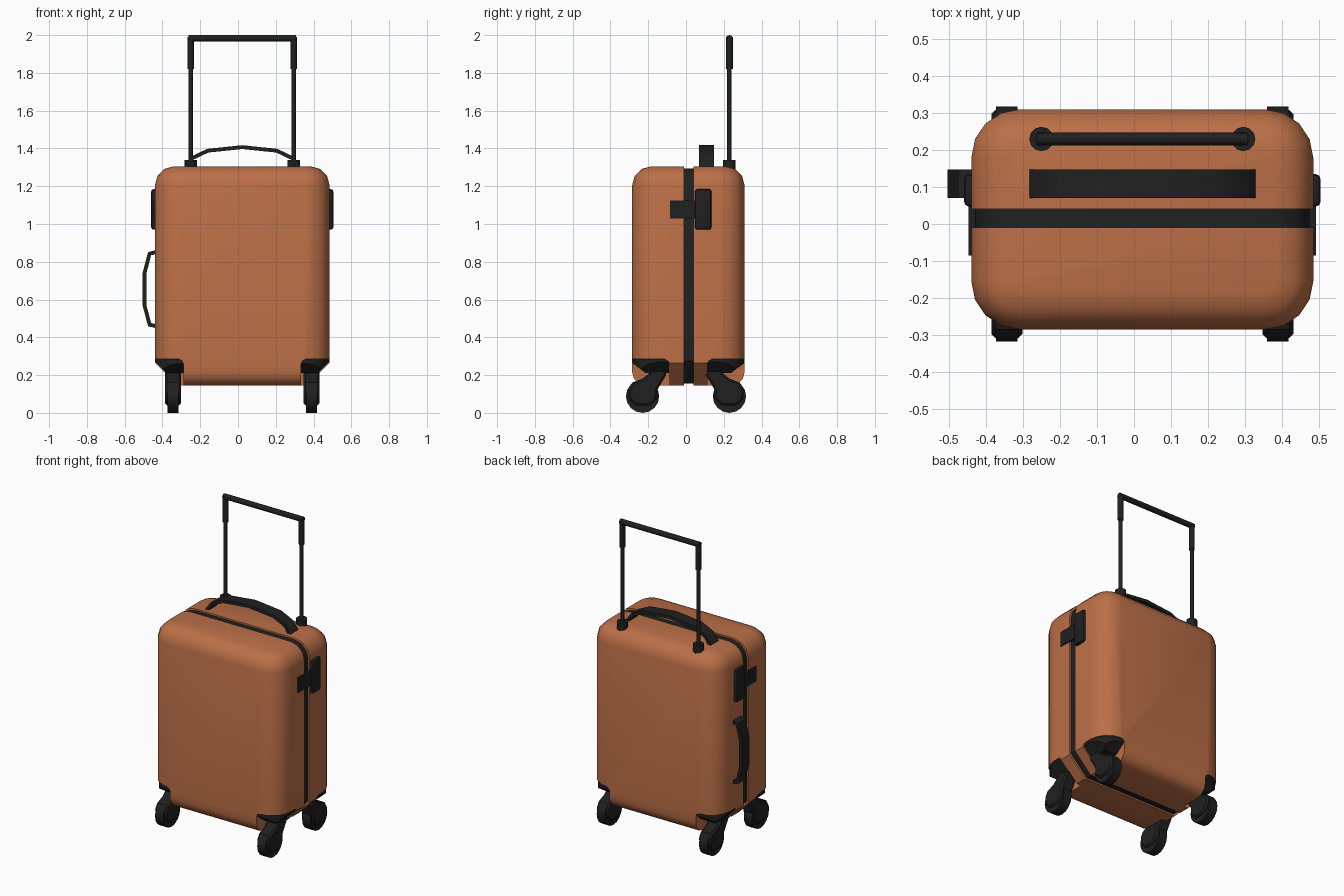
import bpy, bmesh, math
from mathutils import Vector, Matrix

if "Cube" in bpy.data.objects:
    bpy.data.objects.remove(bpy.data.objects["Cube"])

CX, CY = 0.0225, 0.0125          # centre of the case body
HX, HY, Z0, Z1 = 0.4625, 0.2975, 0.145, 1.305


def material(name, col):
    m = bpy.data.materials.new(name)
    m.diffuse_color = (*col, 1)
    m.use_nodes = True
    m.node_tree.nodes["Principled BSDF"].inputs["Base Color"].default_value = m.diffuse_color
    return m


orange = material("burnt_orange", (0.5, 0.16, 0.063))
black = material("soft_black", (0.0145, 0.0145, 0.0145))


def finish(bm, name, mat, smooth=None):
    bmesh.ops.recalc_face_normals(bm, faces=bm.faces[:])
    me = bpy.data.meshes.new(name)
    bm.to_mesh(me)
    bm.free()
    me.materials.append(mat)
    ob = bpy.data.objects.new(name, me)
    bpy.context.collection.objects.link(ob)
    if smooth:
        shade(ob, smooth)
    return ob


def activate(ob):
    bpy.ops.object.select_all(action='DESELECT')
    ob.select_set(True)
    bpy.context.view_layer.objects.active = ob


def shade(ob, angle):
    activate(ob)
    bpy.ops.object.shade_smooth_by_angle(angle=math.radians(angle))


def add_box(bm, lo, hi):
    lo, hi = Vector(lo), Vector(hi)
    s = hi - lo
    mtx = Matrix.Translation((lo + hi) / 2) @ Matrix.Diagonal((abs(s.x), abs(s.y), abs(s.z), 1))
    return bmesh.ops.create_cube(bm, size=1, matrix=mtx)["verts"]


def bevel(bm, edges, offset, segments):
    bmesh.ops.bevel(bm, geom=edges, offset=offset, segments=segments,
                    profile=0.5, affect='EDGES', clamp_overlap=False)


def box(name, lo, hi, mat, r=0.0, seg=2):
    bm = bmesh.new()
    add_box(bm, lo, hi)
    if r:
        bevel(bm, bm.edges[:], r, seg)
    return finish(bm, name, mat, 40)


def chop(bm, co, no):
    """Cut away everything on the side the normal points to, and cap it."""
    geom = bm.verts[:] + bm.edges[:] + bm.faces[:]
    bmesh.ops.bisect_plane(bm, geom=geom, dist=1e-5, plane_co=co, plane_no=no, clear_outer=True)
    rim = [e for e in bm.edges if e.is_boundary]
    if rim:
        bmesh.ops.edgeloop_fill(bm, edges=rim)


def body_form(inset=0.0):
    """Rounded case form with sloping lower side corners."""
    bm = bmesh.new()
    z0, z1 = Z0 + inset, Z1 - inset
    hx, hy = HX - inset, HY - inset
    add_box(bm, (CX - hx, CY - hy, z0), (CX + hx, CY + hy, z1))
    bevel(bm, [e for e in bm.edges if abs(e.verts[0].co.z - e.verts[1].co.z) > 0.5], 0.13, 4)
    for z, r, n in ((z1, 0.1, 3), (z0, 0.07, 3)):
        bevel(bm, [e for e in bm.edges if all(abs(v.co.z - z) < 1e-4 for v in e.verts)], r, n)
    for s in (-1, 1):
        chop(bm, (CX + s * hx, CY, z0 + 0.12), (s, 0, -1))
    return bm


# wheel recess cutter, one rounded box per lower corner
bm = bmesh.new()
for sx in (-1, 1):
    for sy in (-1, 1):
        add_box(bm, (CX + sx * 0.31, CY + sy * 0.1, 0.0), (CX + sx * 0.6, CY + sy * 0.5, 0.285))
bevel(bm, [e for e in bm.edges if all(v.co.z > 0.28 for v in e.verts)], 0.025, 2)
cutter = finish(bm, "recess_cutter", black)
cutter.hide_render = True

# front and back shells
for name, y, side in (("front_shell", -0.01, 1), ("back_shell", 0.04, -1)):
    bm = body_form()
    chop(bm, (0, y, 0), (0, side, 0))
    ob = finish(bm, name, orange)
    mod = ob.modifiers.new("recess", 'BOOLEAN')
    mod.operation, mod.solver, mod.object = 'DIFFERENCE', 'EXACT', cutter
    activate(ob)
    bpy.ops.object.modifier_apply(modifier="recess")
    shade(ob, 35)
bpy.data.objects.remove(cutter)

# zip band between the shells
bm = body_form(0.01)
chop(bm, (0, -0.02, 0), (0, -1, 0))
chop(bm, (0, 0.05, 0), (0, 1, 0))
finish(bm, "zip_band", black, 35)


def prism_x(name, pts, x, width, r=0.0):
    """Extrude a (y, z) outline across x."""
    bm = bmesh.new()
    f = bm.faces.new([bm.verts.new((x - width / 2, y, z)) for y, z in pts])
    ext = bmesh.ops.extrude_face_region(bm, geom=[f])["geom"]
    bmesh.ops.translate(bm, vec=(width, 0, 0), verts=[v for v in ext if isinstance(v, bmesh.types.BMVert)])
    if r:
        bevel(bm, [e for e in bm.edges if abs(e.verts[0].co.x - e.verts[1].co.x) < 1e-5], r, 1)
    return finish(bm, name, black, 35)


def cylinder(name, a, b, r, n=12):
    a, b = Vector(a), Vector(b)
    bm = bmesh.new()
    rot = Vector((0, 0, 1)).rotation_difference(b - a).to_matrix().to_4x4()
    bmesh.ops.create_cone(bm, cap_ends=True, segments=n, radius1=r, radius2=r, depth=(b - a).length,
                          matrix=Matrix.Translation((a + b) / 2) @ rot)
    return finish(bm, name, black, 40)


# casters: housing, fork and wheel at each corner
FORK = [(0.11, 0.275), (0.21, 0.275), (0.195, 0.21), (0.23, 0.182), (0.285, 0.16), (0.308, 0.12),
        (0.3, 0.07), (0.265, 0.04), (0.19, 0.04), (0.152, 0.075), (0.15, 0.125), (0.105, 0.2)]
for sx, xn in ((-1, "left"), (1, "right")):
    for sy, yn in ((-1, "front"), (1, "back")):
        tag = f"{yn}_{xn}"
        bm = body_form(0.004)
        chop(bm, (CX + sx * 0.312, 0, 0), (-sx, 0, 0))
        chop(bm, (0, CY + sy * 0.102, 0), (0, -sy, 0))
        chop(bm, (0, 0, 0.283), (0, 0, 1))
        chop(bm, (0, 0, 0.21), (0, 0, -1))
        chop(bm, (CX + sx * HX, 0, 0.26), (sx * 0.7, 0, -0.8))
        chop(bm, (0, CY + sy * HY, 0.265), (0, sy * 0.6, -0.8))
        finish(bm, "wheel_housing_" + tag, black, 35)
        wx = CX + sx * 0.3665
        prism_x("wheel_fork_" + tag, [(sy * y, z) for y, z in FORK], wx, 0.084, 0.01)
        cylinder("wheel_" + tag, (wx - 0.029, sy * 0.23, 0.088), (wx + 0.029, sy * 0.23, 0.088), 0.088, 16)


def strap(name, pts, y0, y1, thick):
    """Flat strap following an (x, z) path."""
    bm = bmesh.new()
    rows = [(bm.verts.new((x, y0, z)), bm.verts.new((x, y1, z))) for x, z in pts]
    for (a, b), (c, d) in zip(rows, rows[1:]):
        bm.faces.new((a, b, d, c))
    ob = finish(bm, name, black)
    mod = ob.modifiers.new("thickness", 'SOLIDIFY')
    mod.thickness, mod.offset, mod.use_even_offset = thick, 0, True
    activate(ob)
    bpy.ops.object.modifier_apply(modifier="thickness")
    shade(ob, 35)


# carry handles
strap("top_handle", [(-0.275, 1.30), (-0.24, 1.35), (-0.16, 1.388), (0.0225, 1.407),
                     (0.205, 1.388), (0.285, 1.35), (0.32, 1.30)], 0.07, 0.148, 0.02)
strap("side_handle", [(-0.43, 0.852), (-0.468, 0.843), (-0.495, 0.74), (-0.495, 0.57),
                      (-0.468, 0.467), (-0.43, 0.458)], 0.07, 0.148, 0.02)

# side latches
for s, n in ((-1, "left"), (1, "right")):
    box("latch_plate_" + n, (CX + s * 0.44, 0.047, 0.97), (CX + s * 0.4825, 0.135, 1.185), black, 0.014)
    box("latch_arm_" + n, (CX + s * 0.44, -0.085, 1.03), (CX + s * 0.47, 0.06, 1.125), black)

# telescopic pull handle
PY, PX = 0.23, 0.273
for s, n in ((-1, "left"), (1, "right")):
    x = CX + s * PX
    cylinder("pull_socket_" + n, (x, PY, 1.26), (x, PY, 1.34), 0.033, 12)
    cylinder("pull_rod_" + n, (x, PY, 1.3), (x, PY, 1.84), 0.012, 12)
    cylinder("pull_sleeve_" + n, (x, PY, 1.82), (x, PY, 1.99), 0.0175, 12)
cylinder("pull_grip", (CX - PX - 0.012, PY, 1.983), (CX + PX + 0.012, PY, 1.983), 0.017, 12)
